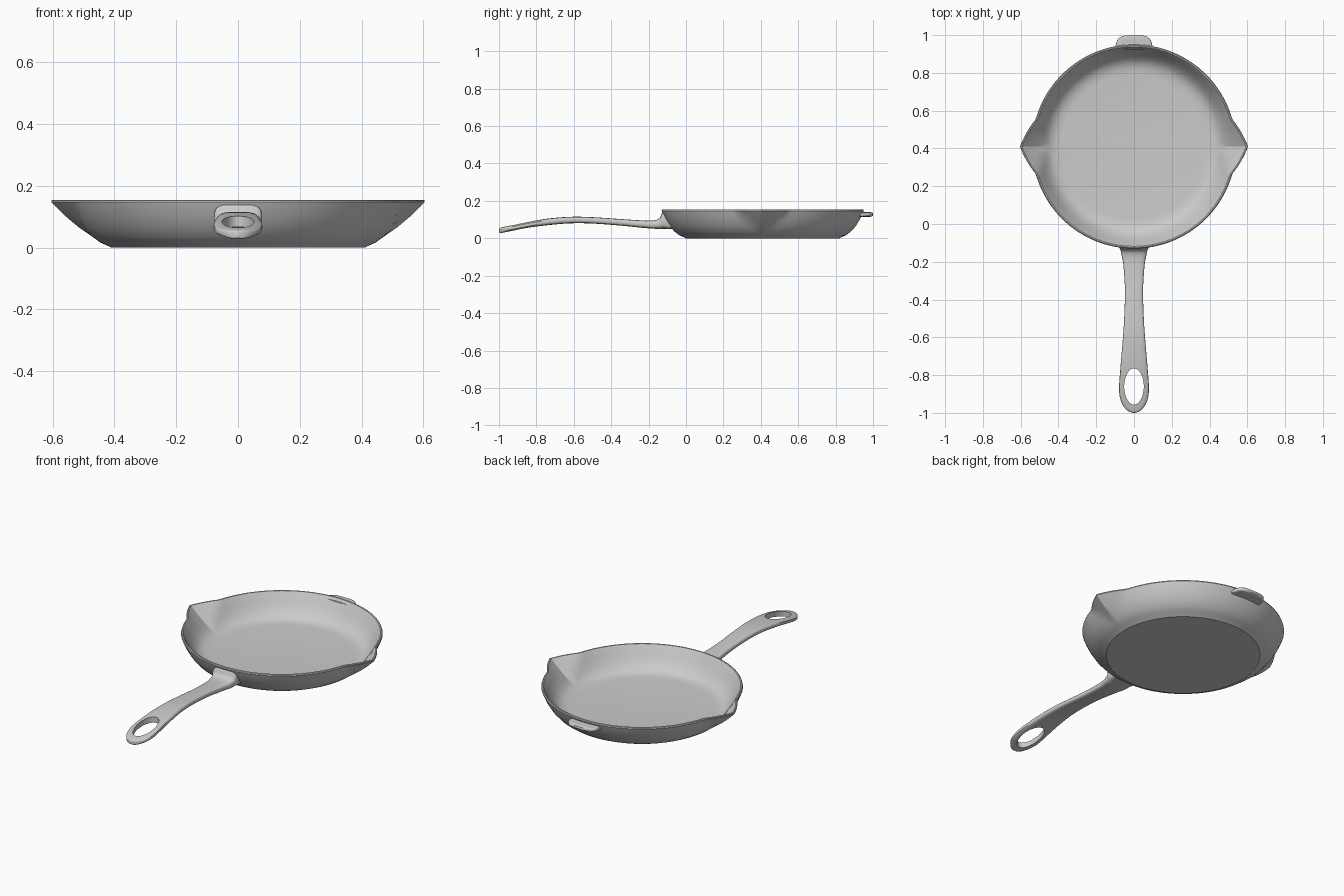
import bpy, bmesh, math
from mathutils import Vector

cube = bpy.data.objects.get("Cube")
if cube:
    bpy.data.objects.remove(cube, do_unlink=True)

iron = bpy.data.materials.new("grey_iron")
iron.use_nodes = True
GREY = (0.6, 0.6, 0.6, 1)
iron.diffuse_color = GREY
iron.node_tree.nodes["Principled BSDF"].inputs["Base Color"].default_value = GREY


def loft(name, rings):
    """Skin a list of closed point rings and cap both ends."""
    bm = bmesh.new()
    loops = [[bm.verts.new(p) for p in ring] for ring in rings]
    n = len(loops[0])
    for a, b in zip(loops, loops[1:]):
        for i in range(n):
            j = (i + 1) % n
            bm.faces.new((a[i], a[j], b[j], b[i]))
    bm.faces.new(loops[0])
    bm.faces.new(loops[-1])
    bmesh.ops.recalc_face_normals(bm, faces=bm.faces)
    mesh = bpy.data.meshes.new(name)
    bm.to_mesh(mesh)
    bm.free()
    obj = bpy.data.objects.new(name, mesh)
    bpy.context.collection.objects.link(obj)
    mesh.materials.append(iron)
    return obj


def smooth(obj, degrees):
    bpy.ops.object.select_all(action='DESELECT')
    obj.select_set(True)
    bpy.context.view_layer.objects.active = obj
    bpy.ops.object.shade_smooth_by_angle(angle=math.radians(degrees))


def spline(points, steps):
    """Catmull-Rom samples through the given stations."""
    pts = [Vector(p) for p in points]
    pts = [pts[0]] + pts + [pts[-1]]
    out = []
    for a, b, c, d in zip(pts, pts[1:], pts[2:], pts[3:]):
        for k in range(steps):
            t = k / steps
            out.append(0.5 * (2 * b + (c - a) * t + (2 * a - 5 * b + 4 * c - d) * t * t
                              + (3 * b - a - 3 * c + d) * t ** 3))
    return out + [pts[-1]]


def section(half_w, lo, hi, y, n=24, power=0.55):
    """Rounded bar cross-section in the xz plane."""
    ring = []
    for i in range(n):
        a = 2 * math.pi * i / n
        c, s = math.cos(a), math.sin(a)
        x = half_w * math.copysign(abs(c) ** power, c)
        z = (lo + hi) / 2 + (hi - lo) / 2 * math.copysign(abs(s) ** power, s)
        ring.append((x, y, z))
    return ring


# Pan bowl: turned profile with a pointed pouring lip on each side
PAN_Y, SEGMENTS, LIP_ANGLE, LIP_REACH = 0.41, 192, 0.28, 0.066
outer = [(0.412, 0), (0.417, 0.004), (0.445, 0.016), (0.472, 0.036), (0.498, 0.066),
         (0.519, 0.1), (0.534, 0.132), (0.54, 0.147), (0.538, 0.153)]
inner = [(0.534, 0.155), (0.528, 0.154), (0.523, 0.147), (0.505, 0.112), (0.482, 0.075),
         (0.461, 0.049), (0.44, 0.034), (0.415, 0.025), (0.385, 0.022)]


def bowl_ring(r, z):
    ring = []
    for i in range(SEGMENTS):
        a = 2 * math.pi * i / SEGMENTS
        off_axis = abs(math.asin(math.sin(a)))
        depth = min(1, (z - 0.035) / 0.115)
        lip = LIP_REACH * max(0, depth - off_axis / LIP_ANGLE)
        ring.append(((r + lip) * math.cos(a), PAN_Y + (r + lip) * math.sin(a), z))
    return ring


bowl = loft("pan_bowl", [bowl_ring(r, z) for r, z in outer + inner])
smooth(bowl, 32)

# Long handle: stations are y, half width, underside, top side
stations = [(-0.075, 0.07, 0.05, 0.068), (-0.105, 0.076, 0.05, 0.12), (-0.125, 0.077, 0.05, 0.14),
            (-0.14, 0.071, 0.05, 0.11), (-0.165, 0.066, 0.051, 0.097), (-0.22, 0.056, 0.055, 0.095),
            (-0.35, 0.048, 0.068, 0.103), (-0.5, 0.052, 0.079, 0.113), (-0.62, 0.06, 0.08, 0.115),
            (-0.75, 0.071, 0.069, 0.104), (-0.86, 0.079, 0.053, 0.085), (-0.91, 0.076, 0.043, 0.074),
            (-0.95, 0.064, 0.036, 0.066), (-0.98, 0.043, 0.03, 0.06), (-0.994, 0.023, 0.029, 0.056),
            (-1.0, 0.005, 0.034, 0.05)]
handle = loft("long_handle", [section(w, lo, hi, y) for y, w, lo, hi in spline(stations, 4)])

# Oval hanging hole cut through the end of the handle
hole = loft("hole_cutter", [[(0.052 * math.cos(a), -0.86 + 0.096 * math.sin(a), z)
                             for a in [2 * math.pi * i / 48 for i in range(48)]]
                            for z in (-0.1, 0.3)])
hole.hide_render = True
cut = handle.modifiers.new("hanging_hole", 'BOOLEAN')
cut.operation = 'DIFFERENCE'
cut.solver = 'EXACT'
cut.object = hole
bpy.context.view_layer.objects.active = handle
bpy.ops.object.modifier_apply(modifier=cut.name)
bpy.data.objects.remove(hole, do_unlink=True)
smooth(handle, 40)

# Small helper tab at the back
tab_stations = [(0.925, 0.1, 0.113, 0.139), (0.95, 0.096, 0.114, 0.14), (0.965, 0.092, 0.115, 0.14),
                (0.98, 0.084, 0.115, 0.14), (0.992, 0.068, 0.116, 0.139), (1.0, 0.04, 0.121, 0.135)]
tab = loft("helper_tab", [section(w, lo, hi, y, power=0.4) for y, w, lo, hi in spline(tab_stations, 4)])
smooth(tab, 50)
